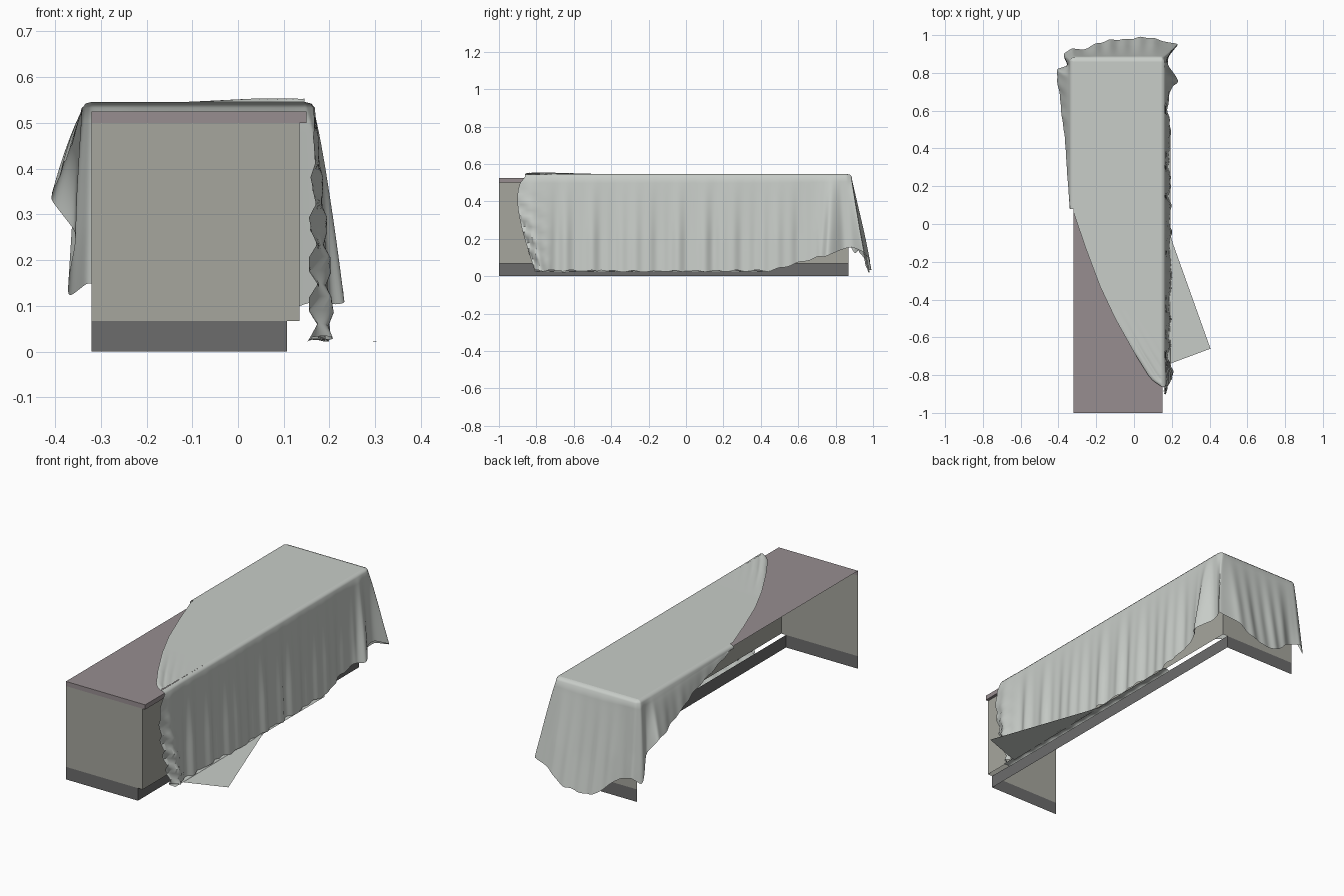
import bpy, math
from mathutils import Vector

if "Cube" in bpy.data.objects:
    bpy.data.objects.remove(bpy.data.objects["Cube"])


def material(name, rgb):
    m = bpy.data.materials.new(name)
    m.diffuse_color = (*rgb, 1)
    m.use_nodes = True
    m.node_tree.nodes["Principled BSDF"].inputs["Base Color"].default_value = m.diffuse_color
    return m


def add(name, verts, faces, mat, smooth=False):
    me = bpy.data.meshes.new(name)
    me.from_pydata(verts, [], faces)
    me.materials.append(mat)
    ob = bpy.data.objects.new(name, me)
    bpy.context.collection.objects.link(ob)
    if smooth:
        bpy.ops.object.select_all(action='DESELECT')
        ob.select_set(True)
        bpy.context.view_layer.objects.active = ob
        bpy.ops.object.shade_smooth_by_angle(angle=math.radians(50))
    return ob


def grid_faces(rows, cols, flip=False):
    out = []
    for i in range(rows - 1):
        for j in range(cols - 1):
            a = i * cols + j
            f = (a, a + 1, a + cols + 1, a + cols)
            out.append(f[::-1] if flip else f)
    return out


def lerp_table(tab, v):
    for (a, p), (b, q) in zip(tab, tab[1:]):
        if v <= b:
            return p + (q - p) * max(0, (v - a) / (b - a))
    return tab[-1][1]


cloth_mat = material("cloth", (0.58, 0.61, 0.58))
body_mat = material("body", (0.38, 0.38, 0.34))
top_mat = material("worktop", (0.31, 0.27, 0.28))
base_mat = material("plinth", (0.15, 0.15, 0.15))

XB, Y0, Y1 = -0.32, -1.0, 0.87


# Three-sided open shell (front and both ends, open at the back)
def shell(name, xf, z0, z1, mat, extra_verts=(), extra_faces=()):
    path = [(XB, Y0), (xf, Y0), (xf, Y1), (XB, Y1)]
    v = [(x, y, z) for z in (z0, z1) for x, y in path]
    return add(name, v + list(extra_verts), grid_faces(2, 4) + list(extra_faces), mat)


shell("plinth", 0.107, 0, 0.067, base_mat)
shell("cabinet_body", 0.135, 0.067, 0.5, body_mat)
# Worktop with an overhanging front lip
shell("worktop", 0.15, 0.5, 0.525, top_mat,
      [(0.135, Y0, 0.5), (0.135, Y1, 0.5)], [(4, 5, 6, 7), (1, 8, 9, 2)])

# Cloth lying on the worktop, cut by a curved diagonal edge
ZT = 0.546
edge = [(-0.86, 0.145), (-0.83, 0.1), (-0.8, 0.075), (-0.68, 0.0), (-0.5, -0.1),
        (-0.33, -0.18), (-0.13, -0.255), (0.06, -0.32), (0.12, -0.32), (0.9, -0.32)]
NY, NX = 140, 40
verts = []
for i in range(NY):
    y = -0.86 + 1.72 * i / (NY - 1)
    xl = lerp_table(edge, y)
    for j in range(NX):
        u = (j / (NX - 1)) ** 1.4
        d = (0.145 - xl) * u
        k = min(1, max(0, (-0.45 - y) / 0.25))
        z = ZT + 0.009 * k * abs(math.sin(d * 70)) * math.exp(-d / 0.09)
        verts.append((xl + d, y, z))
add("cloth_top", verts, grid_faces(NY, NX), cloth_mat, True)

# Hanging skirt: rim x, rim y, hem x, hem y, hem z
stations = [
    (-0.34, 0.08, -0.34, 0.08, 0.535),
    (-0.34, 0.45, -0.368, 0.47, 0.44),
    (-0.34, 0.78, -0.412, 0.82, 0.33),
    (-0.34, 0.84, -0.345, 0.84, 0.26),
    (-0.34, 0.87, -0.375, 0.90, 0.11),
    (-0.32, 0.885, -0.33, 0.94, 0.15),
    (-0.27, 0.885, -0.27, 0.92, 0.14),
    (-0.12, 0.885, -0.12, 0.98, 0.02),
    (0.02, 0.885, 0.03, 0.99, 0.03),
    (0.12, 0.885, 0.14, 0.97, 0.10),
    (0.15, 0.885, 0.245, 0.96, 0.13),
    (0.165, 0.86, 0.185, 0.89, 0.16),
    (0.165, 0.82, 0.175, 0.84, 0.14),
    (0.165, 0.78, 0.238, 0.75, 0.11),
    (0.165, 0.70, 0.182, 0.70, 0.10),
    (0.165, 0.46, 0.188, 0.46, 0.03),
    (0.165, -0.20, 0.193, -0.20, 0.025),
    (0.165, -0.72, 0.185, -0.72, 0.03),
    (0.168, -0.80, 0.20, -0.78, 0.03),
    (0.168, -0.86, 0.165, -0.81, 0.03),
]
line = []
for a, b in zip(stations, stations[1:]):
    n = max(8, int(math.dist(a[:2], b[:2]) * 170))
    line += [[p + (q - p) * i / n for p, q in zip(a, b)] for i in range(n)]
line.append(list(stations[-1]))
for _ in range(4):
    line = [line[0]] + [[(p + 2 * q + r) / 4 for p, q, r in zip(*line[i - 1:i + 2])]
                        for i in range(1, len(line) - 1)] + [line[-1]]

NT = 18
cols, s = [], 0.0
for i, (rx, ry, hx, hy, hz) in enumerate(line):
    p, q = line[max(i - 1, 0)], line[min(i + 1, len(line) - 1)]
    t2 = Vector((q[0] - p[0], q[1] - p[1], 0)).normalized()
    out = Vector((-t2.y, t2.x, 0))
    s += math.dist(line[i][:2], line[i - 1][:2]) if i else 0
    ix, iy = min(max(rx, -0.32), 0.145), min(ry, 0.86)
    zr = min(0.527, ZT - 0.019)
    # rounded rim
    cols += [(ix, iy, ZT), ((ix + 2 * rx) / 3, (iy + 2 * ry) / 3, 0.5425), (rx, ry, 0.533)]
    gather = max(0, min(1, (-0.72 - ry) / 0.12)) if rx > 0.1 else 0
    drop = (zr - hz) / 0.5
    for k in range(1, NT):
        t = k / (NT - 1)
        wave = 0.007 * math.sin(s * 34 + math.sin(s * 9) * 2) + 0.003 * math.sin(s * 83)
        wave += gather * 0.014 * math.sin(t * 34 + s * 50)
        w = max(drop, 0) * min(1, t * 1.5) * wave
        x = rx + (hx - rx) * t ** 0.8 + out.x * w
        y = ry + (hy - ry) * t + out.y * w - gather * 0.055 * math.sin(math.pi * t ** 0.6)
        if rx > 0.1 and ry < 0.84:
            x = max(x, 0.155)
        cols.append((x, y, zr + (hz - zr) * t + 0.004 * t * math.sin(s * 57)))
add("cloth_skirt", cols, grid_faces(len(line), NT + 2), cloth_mat, True)

# Loose cloth corner spread on the floor
add("cloth_floor_corner",
    [(0.185, -0.03, 0.024), (0.205, -0.1, 0.022), (0.405, -0.66, 0.021),
     (0.19, -0.74, 0.022), (0.175, -0.74, 0.024)],
    [(4, 3, 2, 1, 0)][:1], cloth_mat)
# Bunched hem where the cloth meets the floor
bunch = []
NB = 150
for i in range(NB):
    y = -0.81 + 1.27 * i / (NB - 1)
    for k in range(6):
        a = math.pi * k / 5
        r = 0.008 + 0.004 * math.sin(y * 45) * math.sin(y * 17)
        bunch.append((0.172 + 0.02 * math.cos(a), y, 0.022 + r * math.sin(a)))
add("cloth_floor_hem", bunch, grid_faces(NB, 6, True), cloth_mat, True)
